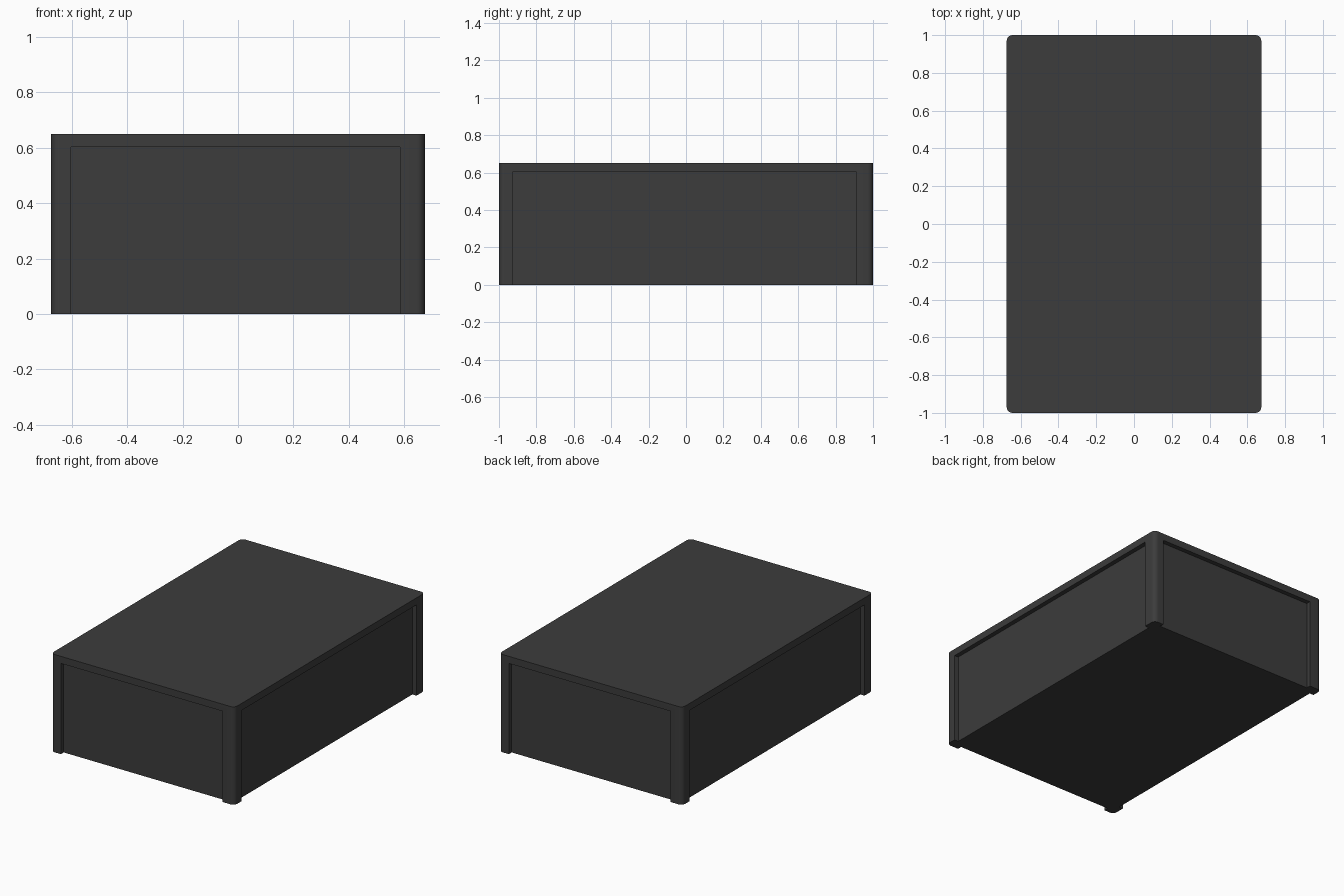
import bpy, bmesh
from math import pi, cos, sin

if "Cube" in bpy.data.objects:
    bpy.data.objects.remove(bpy.data.objects["Cube"])

HX, HY, H = 0.674, 1.0, 0.65      # half width, half length, height
R, SEG = 0.03, 6                  # corner radius
DEPTH, PANEL_TOP = 0.03, 0.603    # recess depth and top
NARROW, WIDE = 0.072, 0.089       # post widths left / right of each panel


def prism(name, outline, z0, z1):
    bm = bmesh.new()
    face = bm.faces.new([bm.verts.new((x, y, z0)) for x, y in outline])
    ext = bmesh.ops.extrude_face_region(bm, geom=[face])["geom"]
    top = [v for v in ext if isinstance(v, bmesh.types.BMVert)]
    bmesh.ops.translate(bm, verts=top, vec=(0, 0, z1 - z0))
    bmesh.ops.recalc_face_normals(bm, faces=bm.faces)
    mesh = bpy.data.meshes.new(name)
    bm.to_mesh(mesh)
    bm.free()
    obj = bpy.data.objects.new(name, mesh)
    bpy.context.collection.objects.link(obj)
    return obj


# Main block with rounded vertical corners
outline = []
for i, (sx, sy) in enumerate([(1, 1), (-1, 1), (-1, -1), (1, -1)]):
    for k in range(SEG + 1):
        a = (i + k / SEG) * pi / 2
        outline.append((sx * (HX - R) + R * cos(a), sy * (HY - R) + R * sin(a)))
body = prism("cabinet_body", outline, 0, H)

# Recessed side panels, leaving a corner post on either side and a top rim
for i, name in enumerate(["front", "right", "back", "left"]):
    half, out = (HX, HY) if i % 2 == 0 else (HY, HX)
    u0, u1 = -half + NARROW, half - WIDE
    v0, v1 = -out - 0.1, -out + DEPTH
    c, s = [(1, 0), (0, 1), (-1, 0), (0, -1)][i]
    rect = [(u * c - v * s, u * s + v * c)
            for u, v in [(u0, v0), (u1, v0), (u1, v1), (u0, v1)]]
    cutter = prism(name + "_recess_cutter", rect, -0.1, PANEL_TOP)
    cutter.hide_render = True
    cutter.hide_set(True)
    cut = body.modifiers.new(name + "_recess", "BOOLEAN")
    cut.operation = "DIFFERENCE"
    cut.solver = "EXACT"
    cut.object = cutter

# Dark finish
mat = bpy.data.materials.new("charcoal")
mat.diffuse_color = (0.045, 0.045, 0.045, 1)
mat.use_nodes = True
mat.node_tree.nodes["Principled BSDF"].inputs["Base Color"].default_value = mat.diffuse_color
body.data.materials.append(mat)

# Apply the cuts, then smooth only the rounded corners
bpy.context.view_layer.objects.active = body
body.select_set(True)
for m in list(body.modifiers):
    bpy.ops.object.modifier_apply(modifier=m.name)
bpy.ops.object.shade_smooth_by_angle(angle=pi / 6)
